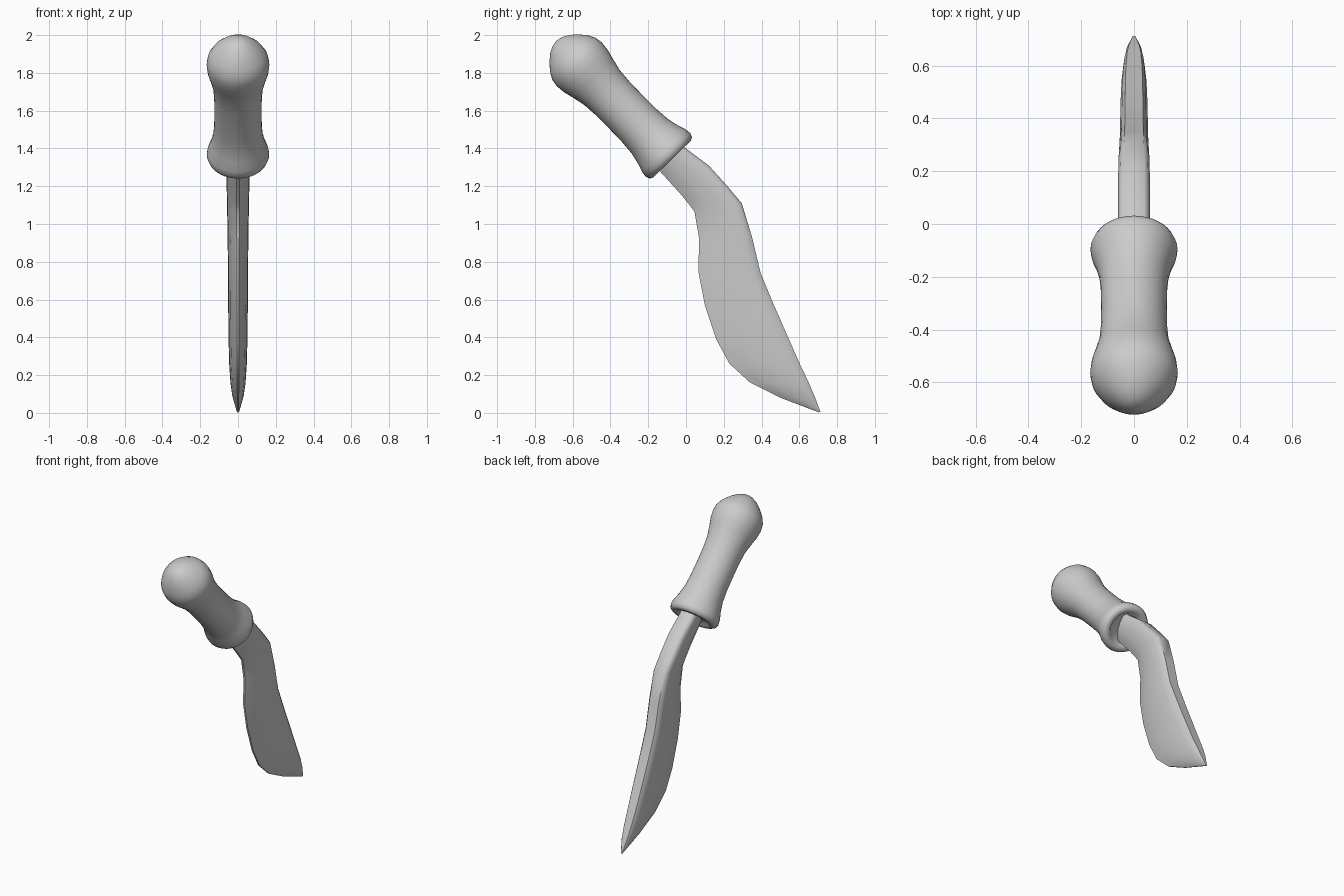
import bpy, bmesh, math
from mathutils import Vector

if "Cube" in bpy.data.objects:
    bpy.data.objects.remove(bpy.data.objects["Cube"])


def finish(bm, name, angle):
    bmesh.ops.recalc_face_normals(bm, faces=bm.faces)
    mesh = bpy.data.meshes.new(name)
    bm.to_mesh(mesh)
    bm.free()
    obj = bpy.data.objects.new(name, mesh)
    bpy.context.collection.objects.link(obj)
    bpy.ops.object.select_all(action='DESELECT')
    obj.select_set(True)
    bpy.context.view_layer.objects.active = obj
    bpy.ops.object.shade_smooth_by_angle(angle=math.radians(angle))
    return obj


def loft(rings, name, angle):
    # Bridge equal-sized rings of points and cap both ends
    bm = bmesh.new()
    loops = [[bm.verts.new(p) for p in ring] for ring in rings]
    n = len(loops[0])
    for a, b in zip(loops, loops[1:]):
        for i in range(n):
            j = (i + 1) % n
            bm.faces.new((a[i], a[j], b[j], b[i]))
    bm.faces.new(loops[0])
    bm.faces.new(loops[-1])
    return finish(bm, name, angle)


# Handle: waisted round grip along a tilted axis (distance, radius)
origin = Vector((0, -0.075, 1.345))
axis = Vector((0, -0.70, 0.715)).normalized()
side = Vector((1, 0, 0))
up = axis.cross(side)
profile = [(0.015, 0.105), (0.0, 0.115), (-0.002, 0.14), (0.008, 0.157),
           (0.03, 0.165), (0.06, 0.161), (0.11, 0.145), (0.17, 0.132),
           (0.25, 0.126), (0.35, 0.125), (0.45, 0.126), (0.53, 0.132),
           (0.60, 0.148), (0.65, 0.161), (0.70, 0.166), (0.74, 0.160),
           (0.78, 0.139), (0.82, 0.104), (0.85, 0.069), (0.868, 0.035),
           (0.873, 0.010)]
steps = 40
rings = [[origin + axis * d + r * (side * math.cos(2 * math.pi * k / steps)
          + up * math.sin(2 * math.pi * k / steps)) for k in range(steps)]
         for d, r in profile]
loft(rings, "handle", 60)

# Blade sections: spine y, z; edge y, z; half thickness
sections = [(-0.09, 1.48, -0.21, 1.36, 0.060), (0.00, 1.40, -0.13, 1.27, 0.060),
            (0.12, 1.31, -0.03, 1.16, 0.060), (0.215, 1.205, 0.015, 1.105, 0.060),
            (0.295, 1.11, 0.045, 1.065, 0.058), (0.35, 0.93, 0.07, 0.92, 0.055),
            (0.395, 0.74, 0.065, 0.75, 0.053), (0.47, 0.56, 0.10, 0.57, 0.052),
            (0.545, 0.39, 0.16, 0.39, 0.050), (0.60, 0.265, 0.23, 0.26, 0.047),
            (0.65, 0.16, 0.34, 0.16, 0.040), (0.68, 0.09, 0.50, 0.08, 0.030),
            (0.712, 0.005, 0.703, 0.003, 0.006)]
# Cross-section from spine to cutting edge: fraction across, thickness factor
cross = [(0.0, 0.65), (0.05, 0.88), (0.15, 1.0), (0.40, 0.95),
         (0.65, 0.75), (0.85, 0.45), (1.0, 0.12)]
rings = []
for sy, sz, ey, ez, h in sections:
    spine, edge = Vector((0, sy, sz)), Vector((0, ey, ez))
    half = [(spine.lerp(edge, t), h * f) for t, f in cross]
    rings.append([p + side * w for p, w in half]
                 + [p - side * w for p, w in reversed(half)])
loft(rings, "blade", 40)
